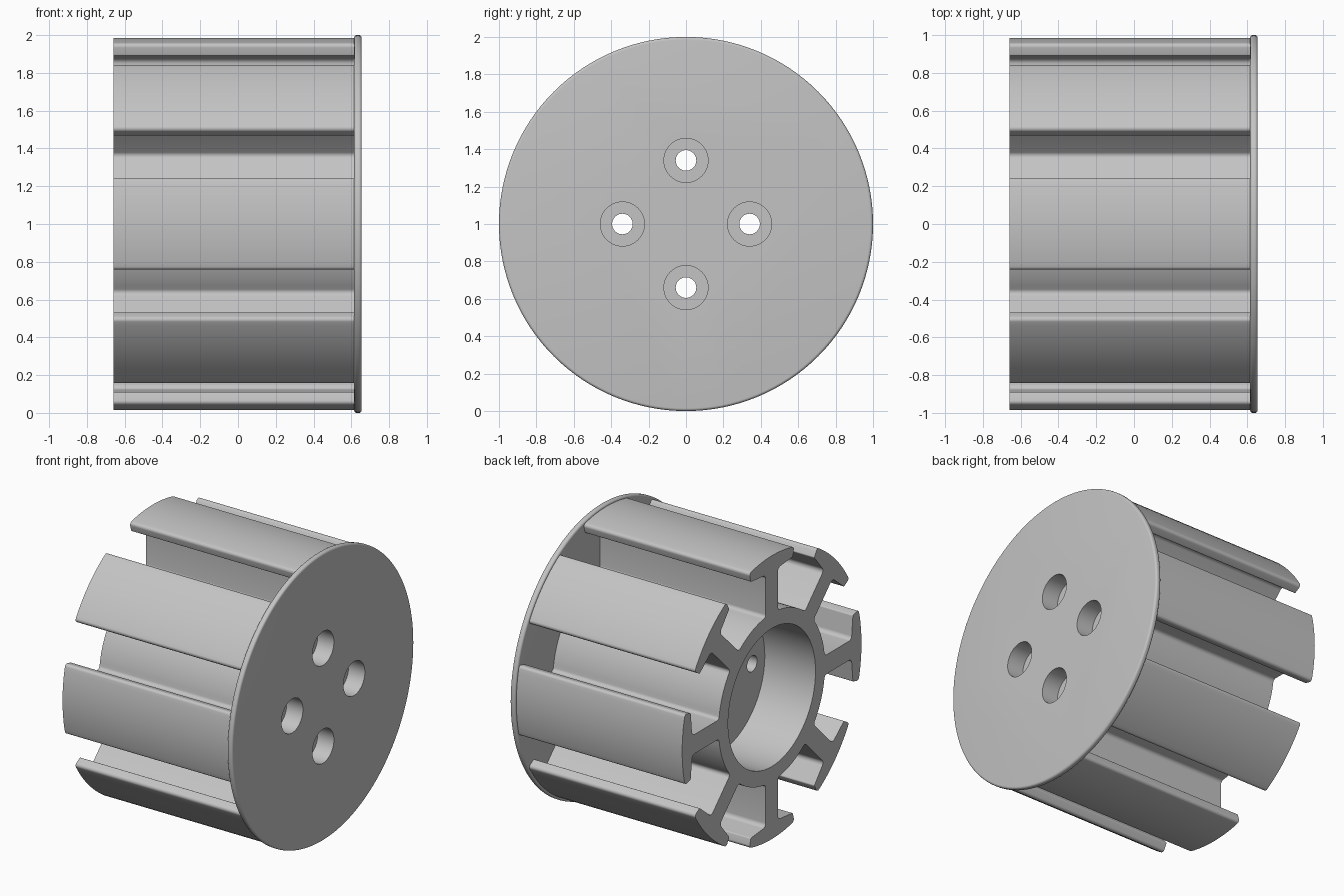
import bpy, bmesh, math
from mathutils import Vector, Matrix

old = bpy.data.objects.get("Cube")
if old:
    bpy.data.objects.remove(old, do_unlink=True)

TEETH = 8
BACK, SEAT, FRONT = -0.66, 0.615, 0.655      # body end, flange seat, flange face
R_TOOTH, R_HUB, R_BORE = 0.985, 0.585, 0.48
HALF_WEB, HALF_TIP = 0.067, 14.5

grey = bpy.data.materials.new("light_grey")
grey.use_nodes = True
grey.diffuse_color = (0.55, 0.55, 0.55, 1)
grey.node_tree.nodes["Principled BSDF"].inputs["Base Color"].default_value = (0.55, 0.55, 0.55, 1)


def polar(r, deg):
    a = math.radians(deg)
    return Vector((r * math.cos(a), r * math.sin(a)))


def fillet(a, p, b, r, steps=5):
    """Round the corner p between a and b."""
    u, v = (a - p).normalized(), (b - p).normalized()
    half = u.angle(v) / 2
    t = r / math.tan(half)
    centre = p + (u + v).normalized() * (r / math.sin(half))
    start, end = p + u * t - centre, p + v * t - centre
    return [centre + start.lerp(end, i / steps).normalized() * r for i in range(steps + 1)]


def tooth_outline():
    """One T-shaped tooth with its share of the hub, centred on angle zero."""
    half = [(polar(R_TOOTH, d), 0) for d in (3, 6, 9, 12)]
    half += [(polar(R_TOOTH, HALF_TIP), 0.02), (polar(0.92, HALF_TIP), 0.01),
             (Vector((0.875, HALF_WEB)), 0.03),
             (Vector((R_HUB - 0.004, HALF_WEB)), 0.025)]
    half += [(polar(R_HUB, d), 0) for d in (11, 14, 17, 20)]
    mirrored = [(Vector((p.x, -p.y)), r) for p, r in reversed(half)]
    pts = mirrored + [(polar(R_TOOTH, 0), 0)] + half
    out = []
    for i, (p, r) in enumerate(pts):
        out += fillet(pts[i - 1][0], p, pts[i + 1][0], r) if r else [p]
    return out + [polar(R_HUB, 180 / TEETH)]


def new_object(name, bm):
    bmesh.ops.recalc_face_normals(bm, faces=bm.faces)
    mesh = bpy.data.meshes.new(name)
    bm.to_mesh(mesh)
    bm.free()
    mesh.materials.append(grey)
    ob = bpy.data.objects.new(name, mesh)
    bpy.context.collection.objects.link(ob)
    return ob


def lathe(bm, profile, sides, y=0.0, z=1.0):
    """Closed solid turned about an axis along x; profile is (x, radius)."""
    rings = []
    for x, r in profile:
        rings.append([bm.verts.new((x, y + p.x, z + p.y))
                      for p in (polar(r, 360 * i / sides) for i in range(sides))])
    for a, b in zip(rings, rings[1:]):
        for i in range(sides):
            j = (i + 1) % sides
            bm.faces.new((a[i], a[j], b[j], b[i]))
    bm.faces.new(rings[0])
    bm.faces.new(rings[-1])


# Toothed core: outline repeated round the axis and extruded along x
bm = bmesh.new()
tooth = tooth_outline()
ring = []
for k in range(TEETH):
    turn = Matrix.Rotation(2 * math.pi * k / TEETH, 2)
    ring += [turn @ p for p in tooth]
cap = bm.faces.new([bm.verts.new((BACK, p.x, p.y + 1)) for p in ring])
ext = bmesh.ops.extrude_face_region(bm, geom=[cap], use_keep_orig=True)
bmesh.ops.translate(bm, vec=(SEAT - BACK, 0, 0),
                    verts=[g for g in ext["geom"] if isinstance(g, bmesh.types.BMVert)])
core = new_object("toothed_core", bm)

# End flange with rounded rim
bm = bmesh.new()
rim = 0.015
profile = [(SEAT + rim * (1 - math.cos(a)), 1 - rim + rim * math.sin(a))
           for a in (math.radians(d) for d in range(0, 91, 18))]
profile += [(SEAT + FRONT - x, r) for x, r in reversed(profile)]
lathe(bm, profile, 128)
flange = new_object("end_flange", bm)

# Cutters: blind bore at the back, four counterbored screw holes
bm = bmesh.new()
lathe(bm, [(BACK - 0.2, R_BORE), (-0.27, R_BORE)], 96)
bore_cutter = new_object("bore_cutter", bm)

bm = bmesh.new()
for k in range(4):
    p = polar(0.34, 90 * k)
    lathe(bm, [(-0.4, 0.055), (0.53, 0.055), (0.53, 0.118), (0.8, 0.118)], 40, p.x, p.y + 1)
screw_cutter = new_object("screw_hole_cutter", bm)

for ob, cutters in ((core, (bore_cutter, screw_cutter)), (flange, (screw_cutter,))):
    for cutter in cutters:
        cutter.hide_render = True
        mod = ob.modifiers.new("cut", 'BOOLEAN')
        mod.operation, mod.solver, mod.object = 'DIFFERENCE', 'EXACT', cutter

# Bake the cuts, drop the cutters and smooth the curved walls
graph = bpy.context.evaluated_depsgraph_get()
baked = [(ob, bpy.data.meshes.new_from_object(ob.evaluated_get(graph))) for ob in (core, flange)]
for ob, mesh in baked:
    ob.modifiers.clear()
    ob.data = mesh
for cutter in (bore_cutter, screw_cutter):
    bpy.data.objects.remove(cutter, do_unlink=True)

bpy.ops.object.select_all(action='DESELECT')
for ob in (core, flange):
    ob.select_set(True)
bpy.context.view_layer.objects.active = core
bpy.ops.object.shade_smooth_by_angle(angle=math.radians(30))
